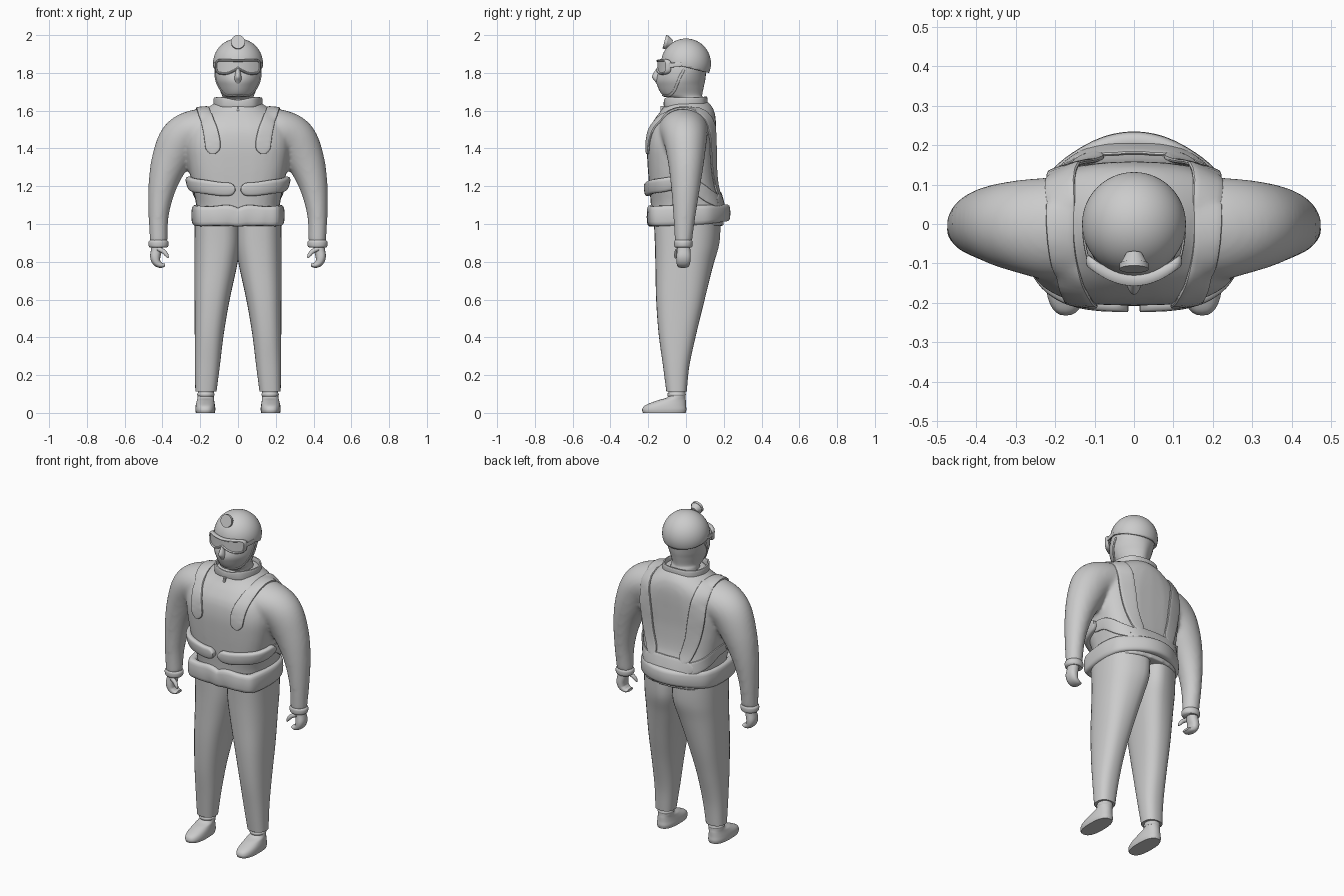
import bpy, bmesh, math
from mathutils import Vector, Matrix
from mathutils.bvhtree import BVHTree

cube = bpy.data.objects.get("Cube")
if cube:
    bpy.data.objects.remove(cube)

grey = bpy.data.materials.new("plain_grey")
grey.use_nodes = True
grey.diffuse_color = (0.6, 0.6, 0.6, 1)
grey.node_tree.nodes["Principled BSDF"].inputs["Base Color"].default_value = grey.diffuse_color


def smooth_path(keys, steps=6, closed=False):
    """Catmull-Rom interpolation through tuples of any length."""
    n, out = len(keys), []
    for i in range(n if closed else n - 1):
        pick = [(i + k) % n if closed else min(max(i + k, 0), n - 1) for k in (-1, 0, 1, 2)]
        a, b, c, d = (keys[j] for j in pick)
        for s in range(steps):
            t = s / steps
            out.append(tuple(q + 0.5 * t * (r - p + t * (2 * p - 5 * q + 4 * r - e + t * (3 * (q - r) + e - p)))
                             for p, q, r, e in zip(a, b, c, d)))
    return out if closed else out + [tuple(keys[-1])]


def power(v, e):
    return math.copysign(abs(v) ** e, v)


def skin(bm, rings, closed=False):
    """Bridge rings of points into a tube, capped unless closed."""
    loops = [[bm.verts.new(p) for p in ring] for ring in rings]
    n = len(loops[0])
    for i in range(len(loops) if closed else len(loops) - 1):
        a, b = loops[i], loops[(i + 1) % len(loops)]
        for j in range(n):
            bm.faces.new((a[j], a[(j + 1) % n], b[(j + 1) % n], b[j]))
    if not closed:
        bm.faces.new(loops[0])
        bm.faces.new(loops[-1])


def loft(bm, keys, tilt=False, sides=32, side=1):
    """Keys: centre x, y, z, half width, half depth, squareness."""
    keys = smooth_path(keys)
    rings = []
    for i, (x, y, z, rx, ry, p) in enumerate(keys):
        u = Vector((1, 0, 0))
        if tilt:
            a, b = keys[max(i - 1, 0)], keys[min(i + 1, len(keys) - 1)]
            u = Vector((a[2] - b[2], 0, b[0] - a[0])).normalized()
        ring = []
        for k in range(sides):
            ang = math.tau * k / sides
            v = Vector((x, y, z)) + u * rx * power(math.cos(ang), 2 / p)
            v.y += ry * power(math.sin(ang), 2 / p)
            v.x *= side
            ring.append(v)
        rings.append(ring)
    skin(bm, rings)


def finish(name, bm, mirror=False, angle=45):
    bmesh.ops.recalc_face_normals(bm, faces=bm.faces)
    me = bpy.data.meshes.new(name)
    bm.to_mesh(me)
    bm.free()
    me.materials.append(grey)
    ob = bpy.data.objects.new(name, me)
    bpy.context.collection.objects.link(ob)
    bpy.ops.object.select_all(action='DESELECT')
    ob.select_set(True)
    bpy.context.view_layer.objects.active = ob
    bpy.ops.object.shade_smooth_by_angle(angle=math.radians(angle))
    if mirror:
        ob.modifiers.new("mirror", 'MIRROR').use_mirror_merge = False
    return ob


def lofted(name, keys, mirror=False, tilt=False):
    bm = bmesh.new()
    loft(bm, keys, tilt)
    return finish(name, bm, mirror)


def strap(name, keys, thick, surface=None, closed=False, mirror=False):
    """Padded band through (x, y, z, half width), laid on a surface if given."""
    path = smooth_path(keys, 8, closed)
    pts, norms = [], []
    for x, y, z, w in path:
        p = Vector((x, y, z))
        n = Vector((x, y, 0)).normalized()
        if surface:
            p, n = surface.find_nearest(p)[:2]
        pts.append(p)
        norms.append(n)
    count, rings = len(pts), []
    for i, p in enumerate(pts):
        a = pts[(i - 1) % count if closed else max(i - 1, 0)]
        b = pts[(i + 1) % count if closed else min(i + 1, count - 1)]
        across = norms[i].cross(b - a).normalized()
        w, f = path[i][3], 1
        if not closed:
            q = min(1, min((p - pts[0]).length, (p - pts[-1]).length) / w)
            f = max(0.3, math.sqrt(1 - (1 - q) ** 2))
        rings.append([p + across * w * f * power(math.cos(t), 0.6)
                      + norms[i] * thick * (0.4 + 0.6 * power(math.sin(t), 0.6))
                      for t in (math.tau * k / 16 for k in range(16))])
    bm = bmesh.new()
    skin(bm, rings, closed)
    return finish(name, bm, mirror)


def tree(ob):
    return BVHTree.FromObject(ob, bpy.context.evaluated_depsgraph_get())


# Jacket: torso and sleeves fused into one soft surface
bm = bmesh.new()
loft(bm, [(0, .01, .99, .22, .19, 2.6), (0, .004, 1.1, .222, .19, 2.7),
          (0, -.015, 1.2, .242, .18, 3), (0, -.024, 1.32, .265, .18, 3),
          (0, -.025, 1.42, .278, .182, 2.9), (0, -.018, 1.5, .27, .177, 2.6),
          (0, -.003, 1.56, .24, .16, 2.3), (0, .01, 1.61, .17, .135, 2.1),
          (0, .005, 1.65, .11, .11, 2)])
for s in (1, -1):
    loft(bm, [(.12, -.01, 1.5, .11, .13, 2), (.22, -.012, 1.493, .113, .13, 2),
              (.3, -.005, 1.443, .118, .115, 2), (.36, 0, 1.33, .1, .096, 2),
              (.4, -.002, 1.2, .075, .078, 2), (.42, -.008, 1.05, .054, .06, 2),
              (.42, -.014, .9, .046, .045, 2)], tilt=True, side=s)
jacket = finish("jacket", bm)
remesh = jacket.modifiers.new("fuse", 'REMESH')
remesh.mode = 'VOXEL'
remesh.voxel_size = 0.011
remesh.use_smooth_shade = True
soften = jacket.modifiers.new("soften", 'SMOOTH')
soften.factor, soften.iterations = 0.5, 8
body = tree(jacket)

# Trousers: the seat is deepest next to the centre seam
bm = bmesh.new()
loft(bm, [(.17, -.05, .112, .056, .054, 2.4), (.162, -.052, .25, .066, .07, 2.4),
          (.152, -.045, .42, .077, .1, 2.4), (.137, -.028, .6, .093, .13, 2.5),
          (.118, -.008, .78, .113, .154, 2.5), (.109, .005, .9, .122, .17, 2.6),
          (.109, .005, 1.03, .122, .176, 2.6)])
for v in bm.verts:
    rise = min(1, max(0, (v.co.z - .4) / .5))
    v.co.y -= 1.6 * rise * max(0, v.co.y) * (v.co.x - .09)
finish("trouser_leg", bm, mirror=True)

# Shoes
lofted("shoe", [(.173, -.115, 0, .05, .113, 2.5), (.173, -.115, .018, .053, .117, 2.5),
                (.173, -.108, .04, .051, .108, 2.4), (.172, -.078, .065, .046, .077, 2.2),
                (.171, -.05, .085, .043, .047, 2), (.17, -.048, .13, .042, .045, 2)], mirror=True)
lofted("ankle_band", [(.17, -.05, .088, .043, .046, 2), (.17, -.05, .097, .046, .049, 2),
                      (.17, -.05, .106, .043, .046, 2)], mirror=True)

# Cuffs, hands, thumbs
lofted("cuff", [(.421, -.014, .875, .044, .042, 2), (.421, -.014, .884, .052, .048, 2),
                (.421, -.014, .904, .053, .049, 2), (.421, -.014, .914, .045, .044, 2)], mirror=True)
lofted("hand", [(.425, -.012, .9, .03, .032, 2), (.432, -.012, .86, .029, .035, 2.2),
                (.438, -.013, .825, .027, .038, 2.4), (.43, -.014, .797, .022, .036, 2.4),
                (.408, -.015, .782, .015, .032, 2.4), (.386, -.016, .783, .007, .026, 2.2)],
       mirror=True, tilt=True)
lofted("thumb", [(.425, -.04, .87, .012, .012, 2), (.395, -.048, .855, .012, .012, 2),
                 (.378, -.053, .836, .01, .01, 2), (.37, -.056, .82, .004, .005, 2)],
       mirror=True, tilt=True)

# Hip belt, thick and deepest at the back
half = [(.05, -.164, 1.045, .056), (.12, -.164, 1.042, .052), (.182, -.145, 1.042, .054),
        (.2, -.05, 1.045, .055), (.198, .05, 1.048, .054), (.165, .12, 1.052, .05),
        (.055, .183, 1.058, .046)]
strap("hip_belt", [(0, -.164, 1.036, .05)] + half + [(-x, y, z, w) for x, y, z, w in reversed(half)],
      .044, closed=True)

# Harness: shoulder straps, waist pads, side wings and lumbar pad
strap("shoulder_strap", [(.135, -.22, 1.37, .038), (.137, -.22, 1.43, .042), (.15, -.2, 1.5, .04),
                         (.168, -.16, 1.56, .035), (.185, -.06, 1.62, .034), (.19, .05, 1.62, .038),
                         (.185, .14, 1.52, .046), (.175, .17, 1.4, .05), (.15, .17, 1.28, .044),
                         (.1, .18, 1.15, .036)], .013, body, mirror=True)
strap("waist_pad", [(.015, -.22, 1.185, .034), (.08, -.22, 1.182, .036), (.18, -.19, 1.195, .037),
                    (.25, -.1, 1.21, .037), (.26, -.02, 1.225, .03)], .03, body, mirror=True)
strap("side_wing", [(.25, -.06, 1.21, .03), (.25, .04, 1.2, .034), (.21, .12, 1.15, .036),
                    (.12, .18, 1.11, .036)], .01, body, mirror=True)
strap("lumbar_pad", [(-.16, .16, 1.12, .045), (0, .18, 1.12, .05), (.16, .16, 1.12, .045)], .012, body)

# Collar with raised corners, and zip pull
strap("collar", [(0, -.106, 1.635, .022), (.08, -.09, 1.645, .027), (.118, 0, 1.642, .028),
                 (.085, .08, 1.645, .028), (0, .102, 1.647, .028), (-.085, .08, 1.645, .028),
                 (-.118, 0, 1.642, .028), (-.08, -.09, 1.645, .027)], .012, closed=True)
bm = bmesh.new()
bmesh.ops.create_cube(bm, size=1, matrix=Matrix.Translation((0, -.126, 1.61)) @ Matrix.Diagonal((.012, .016, .03, 1)))
finish("zip_pull", bm)

# Head with a ridged lower face, and nose
head = lofted("head", [(0, .01, 1.61, .085, .075, 2), (0, .005, 1.66, .08, .084, 2),
                       (0, -.02, 1.685, .086, .106, 1.8), (0, -.028, 1.73, .106, .123, 1.7),
                       (0, -.027, 1.77, .118, .13, 1.8), (0, -.014, 1.83, .12, .122, 2.1),
                       (0, -.005, 1.88, .11, .11, 2)])
lofted("nose", [(0, -.13, 1.735, .014, .02, 1.8), (0, -.14, 1.757, .02, .026, 1.8),
                (0, -.148, 1.78, .018, .032, 1.8), (0, -.143, 1.81, .012, .022, 2),
                (0, -.13, 1.84, .008, .015, 2)])
face = tree(head)
strap("chin_strap", [(.12, -.01, 1.82, .007), (.11, -.035, 1.77, .007), (.09, -.06, 1.71, .007),
                     (.06, -.09, 1.68, .007), (0, -.12, 1.685, .007)], .005, face, mirror=True)

# Helmet shell cut along a rim that rises to the front
bm = bmesh.new()
bmesh.ops.create_uvsphere(bm, u_segments=48, v_segments=32, radius=.132, matrix=Matrix.Translation((0, 0, 1.85)))
bmesh.ops.bisect_plane(bm, geom=bm.verts[:] + bm.edges[:] + bm.faces[:], plane_co=(0, 0, 1.83),
                       plane_no=(0, .25, 1), clear_inner=True)
helmet = finish("helmet", bm)
helmet.modifiers.new("shell", 'SOLIDIFY').thickness = .012

# Head lamp leaning back on its tapered mount
bm = bmesh.new()
lean = Matrix.Translation((0, -.108, 1.963)) @ Matrix.Rotation(math.radians(75), 4, 'X')
for depth, near, far, shift in ((.014, .037, .037, 0), (.03, .02, .036, -.02)):
    bmesh.ops.create_cone(bm, cap_ends=True, segments=24, radius1=near, radius2=far, depth=depth,
                          matrix=lean @ Matrix.Translation((0, 0, shift)))
finish("head_lamp", bm, angle=30)


# Goggles: curved lens, tube frame with a nose notch, and side band
def goggle_y(x):
    return -.152 + 3.6 * x * x


outline = [(0, 1.864), (.06, 1.866), (.108, 1.863), (.115, 1.835), (.106, 1.803), (.06, 1.797),
           (.025, 1.81), (0, 1.822)]
outline += [(-x, z) for x, z in reversed(outline[1:-1])]
rim = [Vector((x, goggle_y(x), z)) for x, z in smooth_path(outline, 5, True)]
bm = bmesh.new()
frame = []
for i, p in enumerate(rim):
    t = (rim[(i + 1) % len(rim)] - rim[i - 1]).normalized()
    out = t.cross(Vector((0, 1, 0))).normalized()
    frame.append([p + out * .007 * math.cos(a) + Vector((0, .016 * math.sin(a) + .01, 0))
                  for a in (math.tau * k / 10 for k in range(10))])
skin(bm, frame, closed=True)
finish("goggle_frame", bm)
bm = bmesh.new()
rows = []
for i in range(21):
    x = -.11 + .011 * i
    low = 1.8 + .022 * max(0, 1 - abs(x) / .04)
    rows.append([bm.verts.new((x, goggle_y(x) + .002, z)) for z in (low, 1.86)])
for a, b in zip(rows, rows[1:]):
    bm.faces.new((a[0], b[0], b[1], a[1]))
finish("goggle_lens", bm)
strap("goggle_band", [(.112, -.1, 1.838, .012), (.121, -.06, 1.842, .012), (.126, -.02, 1.845, .012)],
      .006, mirror=True)
